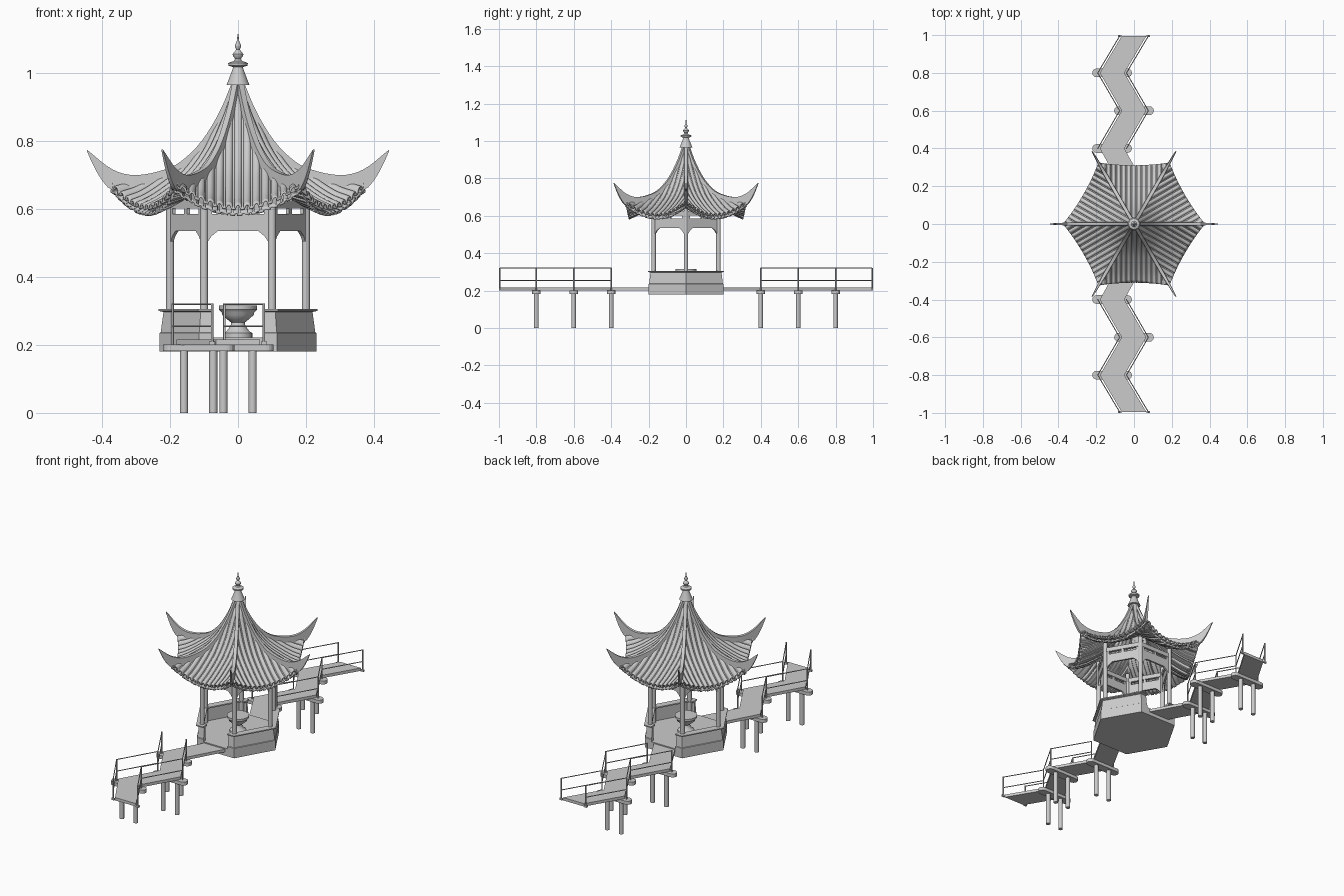
import bpy, math
from mathutils import Vector, Matrix

if "Cube" in bpy.data.objects:
    bpy.data.objects.remove(bpy.data.objects["Cube"])

C30 = math.cos(math.pi / 6)


def make(name, verts, faces, smooth=None, thick=0):
    me = bpy.data.meshes.new(name)
    me.from_pydata([tuple(v) for v in verts], [], faces)
    ob = bpy.data.objects.new(name, me)
    bpy.context.collection.objects.link(ob)
    if thick:
        m = ob.modifiers.new("thickness", "SOLIDIFY")
        m.thickness, m.offset = thick, 0
    if smooth:
        bpy.ops.object.select_all(action="DESELECT")
        ob.select_set(True)
        bpy.context.view_layer.objects.active = ob
        bpy.ops.object.shade_smooth_by_angle(angle=math.radians(smooth))
    return ob


def merge(parts):
    V, F = [], []
    for v, f in parts:
        n = len(V)
        V += v
        F += [[i + n for i in q] for q in f]
    return V, F


def spin(part, k):
    rot = Matrix.Rotation(k * math.pi / 3, 3, "Z")
    return [rot @ Vector(v) for v in part[0]], part[1]


def six(part):
    return merge([spin(part, k) for k in range(6)])


def prism(poly, axis, lo, hi):
    """Extrude a 2D outline along axis x, y or z."""
    put = {"x": lambda p, h: (h, p[0], p[1]), "y": lambda p, h: (p[0], h, p[1]),
           "z": lambda p, h: (p[0], p[1], h)}[axis]
    n = len(poly)
    v = [put(p, lo) for p in poly] + [put(p, hi) for p in poly]
    f = [list(range(n))[::-1], list(range(n, 2 * n))]
    return v, f + [[i, (i + 1) % n, n + (i + 1) % n, n + i] for i in range(n)]


def box(x0, x1, y0, y1, z0, z1):
    return prism([(x0, y0), (x1, y0), (x1, y1), (x0, y1)], "z", z0, z1)


def rod(a, b, r, n=12):
    a, b = Vector(a), Vector(b)
    q = (b - a).to_track_quat("Z", "Y")
    c = [(r * math.cos(2 * math.pi * i / n), r * math.sin(2 * math.pi * i / n)) for i in range(n)]
    v, f = prism(c, "z", 0, (b - a).length)
    return [a + q @ Vector(p) for p in v], f


def lathe(name, prof, n=32):
    v = [(r * math.cos(2 * math.pi * i / n), r * math.sin(2 * math.pi * i / n), z)
         for r, z in prof for i in range(n)]
    f = [[j * n + i, j * n + (i + 1) % n, (j + 1) * n + (i + 1) % n, (j + 1) * n + i]
         for j in range(len(prof) - 1) for i in range(n)]
    f += [list(range(n))[::-1], list(range((len(prof) - 1) * n, len(prof) * n))]
    return make(name, v, f, 35)


def curve(pts):
    """Smooth interpolation through (x, z) points."""
    n = len(pts)

    def slope(i):
        a, b = pts[max(i - 1, 0)], pts[min(i + 1, n - 1)]
        return (b[1] - a[1]) / (b[0] - a[0])

    def f(x):
        i = 0
        while i < n - 2 and x > pts[i + 1][0]:
            i += 1
        (x0, y0), (x1, y1) = pts[i], pts[i + 1]
        h = x1 - x0
        t = (x - x0) / h
        return (y0 * (2*t**3 - 3*t*t + 1) + y1 * (3*t*t - 2*t**3)
                + h * slope(i) * (t**3 - 2*t*t + t) + h * slope(i + 1) * (t**3 - t*t))
    return f


# Roof curves: along a hip and down the middle of a face
hip = curve([(.02, .93), (.05, .865), (.1, .78), (.15, .725), (.2, .692), (.3, .662), (.38, .672)])
mid = curve([(.017, .93), (.043, .865), (.087, .777), (.13, .718), (.173, .678), (.26, .622), (.33, .592)])
ridge_top = curve([(.015, .98), (.05, .895), (.1, .81), (.15, .755), (.2, .722), (.3, .70),
                   (.37, .717), (.445, .775)])
HALF = .1875


def roof_face(cols, rows, bump, drop, inset=0):
    v = []
    for x in cols:
        d0 = max(2 * C30 * abs(x), .02)
        d1 = max(.31 + .015 * (x / HALF) ** 2 - inset, d0)
        for j in range(rows + 1):
            d = d0 + (d1 - d0) * j / rows
            t = min(1, abs(x) / (d / C30 / 2)) ** 2
            v.append((x, -d, mid(d) * (1 - t) + hip(d / C30) * t + bump(x) - drop))
    r = rows + 1
    f = [[i * r + j, i * r + j + 1, (i + 1) * r + j + 1, (i + 1) * r + j]
         for i in range(len(cols) - 1) for j in range(rows)]
    return v, f


# Roof tiles with round ribs
PITCH = 2 * HALF / 14


def rib(x):
    d = (x + HALF + PITCH / 2) % PITCH - PITCH / 2
    return .012 * math.sqrt(max(0, 1 - (d / (.32 * PITCH)) ** 2))


steps = [0, .12, .22, .29, .32, .5, .68, .71, .78, .88]
cols = [-HALF + PITCH * (i + s) for i in range(14) for s in steps] + [HALF]
make("roof_tiles", *six(roof_face(cols, 16, rib, 0)), 50, .006)

# Soffit with square rafters
P2 = 2 * HALF / 18
cols2 = [-HALF + P2 * (i + s) for i in range(18) for s in (0, .48, .5, .98)] + [HALF]
make("roof_soffit", *six(roof_face(
    cols2, 12, lambda x: -.005 if (x + HALF) % P2 < .49 * P2 else 0, .014, .004)), 30, .008)

# Hip ridges ending in upswept horns
rv, N = [], 28
for i in range(N + 1):
    r = .015 + .43 * i / N
    top = ridge_top(r)
    if r < .375:
        low = hip(max(r, .02)) - .015
    else:
        t = (r - .375) / .07
        low = (hip(.375) - .015) * (1 - t) + (top - .004) * t
    w = .011 - .008 * max(0, (r - .3) / .145)
    rv += [(r, -w, low), (r, w, low), (r, w * .8, top), (r, -w * .8, top)]
rf = [[4*i + k, 4*i + 4 + k, 4*i + 4 + (k + 1) % 4, 4*i + (k + 1) % 4] for i in range(N) for k in range(4)]
rf += [[3, 2, 1, 0], [4*N, 4*N + 1, 4*N + 2, 4*N + 3]]
make("hip_ridges", *six((rv, rf)), 40)

# Finial
lathe("finial", [(.034, .965), (.026, .985), (.016, 1.012), (.014, 1.018), (.028, 1.022), (.029, 1.03),
                 (.012, 1.036), (.008, 1.042), (.015, 1.05), (.016, 1.056), (.008, 1.066),
                 (.005, 1.07), (.009, 1.078), (.009, 1.082), (.004, 1.092), (.001, 1.115)])

# Columns
make("columns", *six(rod((.2, 0, .2), (.2, 0, .655), .012, 20)), 40)

# Frieze boards, slot dividers and upper beam between columns
A = .2 * C30
arch = [(-.1, .5), (-.088, .505), (-.078, .52), (-.06, .535), (.06, .535), (.078, .52), (.088, .505),
        (.1, .5), (.1, .585), (-.1, .585)]
frieze = [prism(arch, "y", -A - .005, -A + .005), box(-.1, .1, -A - .007, -A + .007, .601, .625)]
frieze += [box(x - .008, x + .008, -A - .005, -A + .005, .584, .602) for x in (-.085, 0, .085)]
make("frieze", *six(merge(frieze)))

# Hexagonal base
hexa = [(.231 * math.cos(k * math.pi / 3), .231 * math.sin(k * math.pi / 3)) for k in range(6)]
make("base", *prism(hexa, "z", .18, .222))

# Parapet with seat, open at front and back
prof = [(.2, .22), (.2, .235), (.197, .237), (.19, .297), (.203, .3), (.203, .306), (.165, .306),
        (.165, .299), (.182, .297), (.182, .22)]
n = len(prof)
for side, sx in (("right", 1), ("left", -1)):
    v = [(sx * x, y, z) for i in range(5) for a, z in prof
         for x, y in [[(.075, -a), (a / C30 / 2, -a), (a / C30, 0), (a / C30 / 2, a), (.075, a)][i]]]
    f = [[i * n + k, i * n + (k + 1) % n, (i + 1) * n + (k + 1) % n, (i + 1) * n + k]
         for i in range(4) for k in range(n)]
    f += [list(range(n)), list(range(4 * n, 5 * n))[::-1]]
    make(side + "_parapet", v, f)

# Round pedestal table
lathe("table", [(.042, .22), (.042, .235), (.034, .24), (.022, .256), (.02, .266), (.03, .274),
                (.046, .288), (.048, .296), (.056, .304), (.056, .316)])

# Zigzag bridges at both ends
path = [(0, .19), (-.116, .4), (0, .6), (-.116, .8), (0, .995)]
for end, s in (("front", -1), ("back", 1)):
    pts = [(x, s * y) for x, y in path]
    outline = [(x - .065, y) for x, y in pts] + [(x + .065, y) for x, y in pts[::-1]]
    make(end + "_deck", *prism(outline, "z", .2, .216))
    caps, piles, rails = [], [], []
    for x, y in pts[1:4]:
        ends = [(x + sg * (.082 + .023 * math.cos(a)), y + sg * .023 * math.sin(a))
                for sg in (1, -1) for a in [math.pi * (i / 8 - .5) for i in range(9)]]
        caps.append(prism(ends, "z", .182, .201))
        piles += [rod((x + o, y, 0), (x + o, y, .185), .012, 16) for o in (-.043, .043)]
    for o in (-.076, .076):
        for x, y in pts[1:]:
            rails.append(rod((x + o, y, .2), (x + o, y, .322), .0035, 8))
        px, py = pts[4]
        rails.append(box(px + o - .009, px + o + .009, py - .005, py + .005, .2, .21))
        for (xa, ya), (xb, yb) in zip(pts[1:], pts[2:]):
            rails += [rod((xa + o, ya, z), (xb + o, yb, z), .0025, 8) for z in (.255, .32)]
    make(end + "_pile_caps", *merge(caps))
    make(end + "_piles", *merge(piles), 40)
    make(end + "_railings", *merge(rails), 50)
